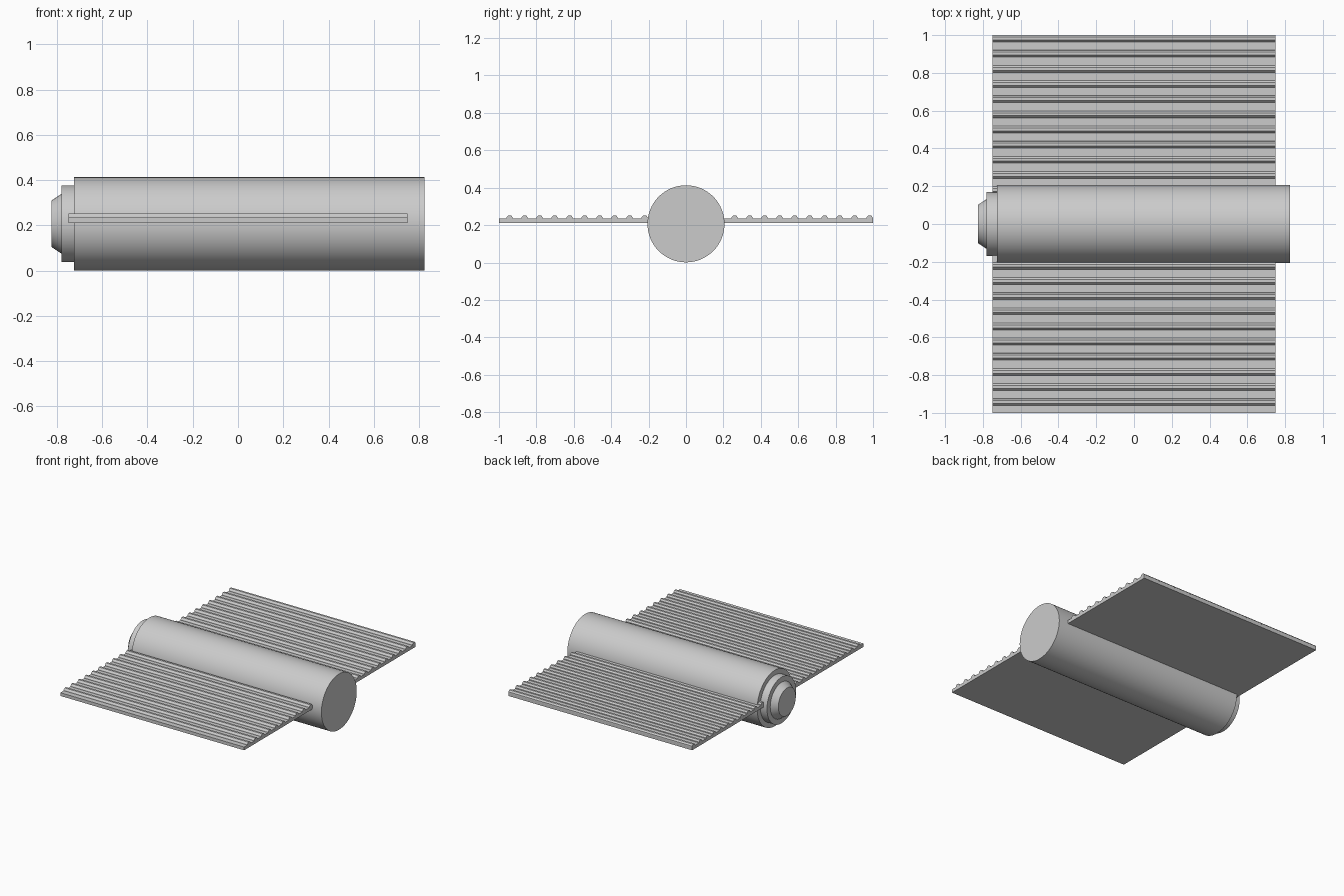
import bpy, bmesh
from math import pi, cos, sin, radians

if "Cube" in bpy.data.objects:
    bpy.data.objects.remove(bpy.data.objects["Cube"])

AXIS_Z = 0.207


def finish(name, bm, smooth=False):
    bmesh.ops.recalc_face_normals(bm, faces=bm.faces)
    mesh = bpy.data.meshes.new(name)
    bm.to_mesh(mesh)
    bm.free()
    obj = bpy.data.objects.new(name, mesh)
    bpy.context.collection.objects.link(obj)
    if smooth:
        bpy.ops.object.select_all(action='DESELECT')
        obj.select_set(True)
        bpy.context.view_layer.objects.active = obj
        bpy.ops.object.shade_smooth_by_angle(angle=radians(25))
    return obj


def turned(name, profile, sides=64):
    """Lathe a list of (x, radius) stations around the body axis, capped at both ends."""
    bm = bmesh.new()
    rings = [[bm.verts.new((x, r * cos(2 * pi * i / sides), AXIS_Z + r * sin(2 * pi * i / sides)))
              for i in range(sides)] for x, r in profile]
    for a, b in zip(rings, rings[1:]):
        for i in range(sides):
            j = (i + 1) % sides
            bm.faces.new((a[i], a[j], b[j], b[i]))
    bm.faces.new(rings[0])
    bm.faces.new(rings[-1])
    return finish(name, bm, True)


def extruded(name, profile, x0, x1):
    """Extrude a closed (y, z) profile along x."""
    bm = bmesh.new()
    face = bm.faces.new([bm.verts.new((x0, y, z)) for y, z in profile])
    out = bmesh.ops.extrude_face_region(bm, geom=[face])
    moved = [v for v in out['geom'] if isinstance(v, bmesh.types.BMVert)]
    bmesh.ops.translate(bm, vec=(x1 - x0, 0, 0), verts=moved)
    return finish(name, bm)


# Main barrel with stepped collar and tapered nose at the -x end
turned("body", [(-0.825, 0.102), (-0.78, 0.132), (-0.78, 0.17),
                (-0.725, 0.17), (-0.725, 0.206), (0.825, 0.206)])

# Flat panel through the barrel, with evenly spaced faceted ribs on its top
BOTTOM, TOP = 0.211, 0.235
profile = [(1.0, BOTTOM), (-1.0, BOTTOM), (-1.0, TOP)]
for k in range(25):
    y = -0.943 + 0.0802 * k
    profile += [(y - 0.0185, TOP), (y - 0.0175, TOP + 0.006), (y - 0.0077, TOP + 0.0165),
                (y + 0.0077, TOP + 0.0165), (y + 0.0175, TOP + 0.006), (y + 0.0183, TOP)]
profile.append((1.0, TOP))
extruded("ribbed_panel", profile, -0.75, 0.75)
